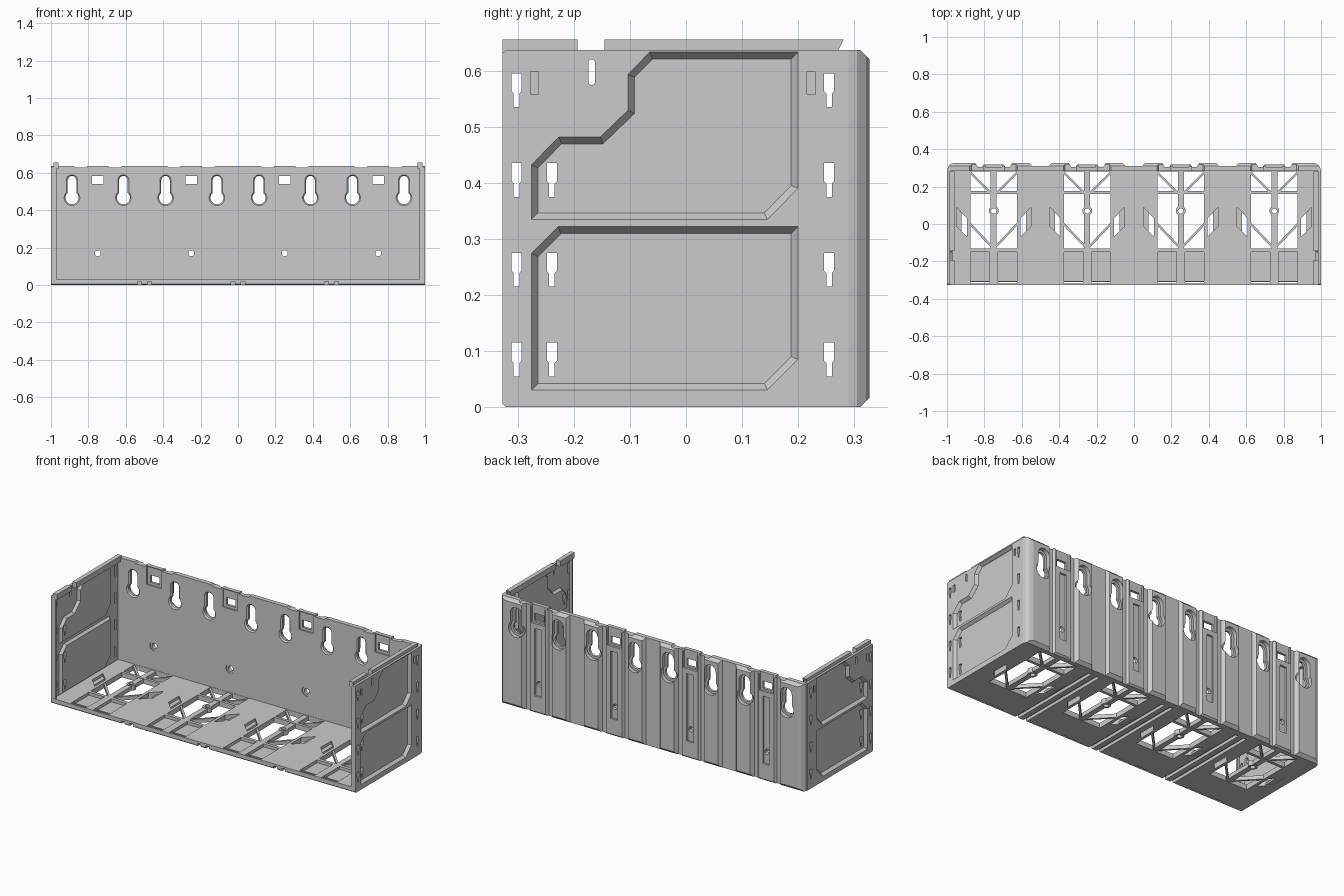
import bpy, bmesh, math
from mathutils import Vector

if "Cube" in bpy.data.objects:
    bpy.data.objects.remove(bpy.data.objects["Cube"])

# Axis maps: outline (u, v) extruded along w
AXES = {'x': lambda u, v, w: (w, u, v), 'y': lambda u, v, w: (u, w, v), 'z': lambda u, v, w: (u, v, w)}
H = 0.637
BAYS = (-0.75, -0.25, 0.25, 0.75)


def make(name, shapes):
    """One object from prisms given as (axis, outline, start, end[, end outline])."""
    bm = bmesh.new()
    for axis, pts, a, b, *end in shapes:
        top = end[0] if end else pts
        f = AXES[axis]
        lo = [bm.verts.new(f(u, v, a)) for u, v in pts]
        hi = [bm.verts.new(f(u, v, b)) for u, v in top]
        bm.faces.new(lo)
        bm.faces.new(hi)
        for i in range(len(lo)):
            j = (i + 1) % len(lo)
            bm.faces.new((lo[i], lo[j], hi[j], hi[i]))
    bmesh.ops.recalc_face_normals(bm, faces=bm.faces)
    me = bpy.data.meshes.new(name)
    bm.to_mesh(me)
    bm.free()
    ob = bpy.data.objects.new(name, me)
    bpy.context.collection.objects.link(ob)
    return ob


def boolean(ob, shapes, op='DIFFERENCE'):
    cutter = make("cutter", shapes)
    cutter.hide_render = True
    m = ob.modifiers.new("bool", 'BOOLEAN')
    m.operation, m.solver, m.object = op, 'EXACT', cutter
    bpy.context.view_layer.update()
    me = bpy.data.meshes.new_from_object(ob.evaluated_get(bpy.context.evaluated_depsgraph_get()))
    ob.modifiers.clear()
    ob.data = me
    bpy.data.objects.remove(cutter)


def rect(u0, u1, v0, v1):
    return [(u0, v0), (u1, v0), (u1, v1), (u0, v1)]


def circle(u, v, r, n=20):
    return [(u + r * math.cos(2 * math.pi * i / n), v + r * math.sin(2 * math.pi * i / n)) for i in range(n)]


def bar(p, q, w):
    p, q = Vector(p), Vector(q)
    n = (q - p).orthogonal().normalized() * w / 2
    return [tuple(p + n), tuple(q + n), tuple(q - n), tuple(p - n)]


def inset(pts, d):
    out = []
    for i, p in enumerate(pts):
        p = Vector(p)
        e1 = (p - Vector(pts[i - 1])).normalized()
        e2 = (Vector(pts[(i + 1) % len(pts)]) - p).normalized()
        n1, n2 = Vector((-e1.y, e1.x)), Vector((-e2.y, e2.x))
        out.append(tuple(p + (n1 + n2) * d / (1 + n1.dot(n2))))
    return out


def keyhole(x, g=0.0):
    """Round-topped slot opening into a larger circle; g grows the outline."""
    r, w, zc, zt = 0.035 + g, 0.023 + g, 0.467, 0.56
    a0 = math.acos(w / r)
    sweep = math.pi + 2 * a0
    low = [(x + r * math.cos(math.pi - a0 + sweep * i / 16), zc + r * math.sin(math.pi - a0 + sweep * i / 16))
           for i in range(17)]
    return low + [(x + w * math.cos(math.pi * i / 10), zt + w * math.sin(math.pi * i / 10)) for i in range(11)]


# Back wall: flat inside, ribbed outside
outline = [(1, 0.283), (0.994, 0.305), (0.98, 0.321), (0.96, 0.327)]
half = [(0.235, 0.309), (0.205, 0.309), (0.19, 0.327), (0.1, 0.327), (0.085, 0.305), (0.062, 0.305), (0.052, 0.319)]
for c in reversed(BAYS):
    right = [(c + d, y) for d, y in half]
    left = [(c - d, y) for d, y in reversed(half)]
    outline += (right[2:] if c > 0.7 else right) + (left[:-2] if c < -0.7 else left)
outline += [(-0.96, 0.327), (-0.98, 0.321), (-0.994, 0.305), (-1, 0.283)]
back = make("back_wall", [('z', outline, 0, H)])
first, through, dips = [], [], []
for c in BAYS:
    first += [('y', rect(c - 0.048, c + 0.048, 0.525, 0.632), 0.27, 0.291),
              ('y', rect(c - 0.045, c + 0.045, 0.53, 0.66), 0.306, 0.34),
              ('y', rect(c - 0.022, c + 0.022, 0.1, 0.5), 0.307, 0.34),
              ('y', circle(c, 0.17, 0.028), 0.27, 0.288)]
    through += [('y', rect(c - 0.03, c + 0.03, 0.54, 0.583), 0.2, 0.4),
                ('y', circle(c, 0.17, 0.016), 0.2, 0.4)]
    for s in (-1, 1):
        x = c + s * 0.1375
        first += [('y', keyhole(x, 0.008), 0.282, 0.29, keyhole(x)),
                  ('y', keyhole(x, 0.014), 0.304, 0.34)]
        through.append(('y', keyhole(x), 0.2, 0.4))
        dips.append(('y', [(c + s * 0.054, 0.65), (c + s * 0.058, 0.628), (c + s * 0.12, 0.628),
                           (c + s * 0.14, 0.65)], 0.2, 0.4))
boolean(back, first)
boolean(back, through)
boolean(back, dips)
boolean(back, [('x', [(0.3, 0.647), (0.34, 0.607), (0.34, 0.647)], -1.1, 1.1),
               ('x', [(0.3, -0.01), (0.34, 0.03), (0.34, -0.01)], -1.1, 1.1)])

# Floor: plate with chamfered front edge and open bays
floor = make("floor", [('x', [(-0.327, 0.006), (-0.321, 0), (0.29, 0), (0.29, 0.03), (-0.327, 0.03)], -0.99, 0.99)])
cuts, ribs = [], []
for c in BAYS:
    cuts += [('z', rect(c - 0.125, c + 0.125, 0.177, 0.281), -0.1, 0.1),
             ('z', rect(c - 0.125, c + 0.125, -0.13, 0.16), -0.1, 0.1)]
    ribs += [('z', rect(c - 0.016, c + 0.016, -0.14, 0.052), 0.003, 0.027),
             ('z', rect(c - 0.016, c + 0.016, 0.09, 0.285), 0.003, 0.027)]
    for s in (-1, 1):
        def P(d, y): return (c + s * d, y)
        slot = [P(0.2, 0.09), P(0.142, 0.03), P(0.142, -0.07), P(0.2, -0.01)]
        cuts += [('z', slot, -0.1, 0.1),
                 ('z', [P(0.022, -0.305), P(0.125, -0.305), P(0.125, -0.15), P(0.022, -0.15)], 0.012, 0.1),
                 ('z', [P(0.022, -0.319), P(0.125, -0.319), P(0.125, -0.31), P(0.022, -0.31)], -0.1, 0.1)]
        ribs += [('z', bar(P(0.135, 0.01), P(0.01, -0.122), 0.012), 0.004, 0.026),
                 ('z', bar(P(0.128, 0.277), P(0.02, 0.17), 0.012), 0.004, 0.026),
                 ('z', [P(0.205, 0.095), P(0.173, 0.062), P(0.173, -0.038), P(0.205, -0.005)], 0.003, 0.014)]
boolean(floor, cuts)
# Grooves under the floor between bays
boolean(floor, [('y', rect(x + o - 0.011, x + o + 0.011, -0.01, 0.018), -0.4, 0.27)
                for x in (-0.5, 0, 0.5) for o in (-0.027, 0.027)])
make("floor_ribs", ribs)

# Screw rings in the floor bays
rings = make("floor_screw_rings", [('z', circle(c, 0.07, 0.026), 0, 0.03) for c in BAYS])
boolean(rings, [('z', circle(c, 0.07, 0.014), -0.1, 0.1) for c in BAYS])

# Side walls: pressed panels, hanging slots and top rail
upper = [(-0.276, 0.334), (0.145, 0.334), (0.2, 0.39), (0.2, 0.633), (-0.065, 0.633), (-0.104, 0.593),
         (-0.104, 0.529), (-0.153, 0.482), (-0.227, 0.482), (-0.276, 0.432)]
lower = [(-0.276, 0.03), (0.145, 0.03), (0.2, 0.085), (0.2, 0.322), (-0.228, 0.322), (-0.276, 0.274)]


def tee(y, z):
    return [(y - 0.005, z), (y + 0.005, z), (y + 0.005, z + 0.024), (y + 0.009, z + 0.028), (y + 0.009, z + 0.06),
            (y - 0.009, z + 0.06), (y - 0.009, z + 0.028), (y - 0.005, z + 0.024)]


for s, name in ((-1, "left"), (1, "right")):
    side = make(name + "_side_wall", [('x', [(-0.327, 0.006), (-0.321, 0), (0.29, 0), (0.29, H), (-0.321, H),
                                            (-0.327, H - 0.006)], s * 0.985, s)])
    boolean(side, [('x', p, s * 0.988, s * 0.97, inset(p, 0.013)) for p in (upper, lower)], 'UNION')
    boolean(side, [('x', p, s * 1.0005, s * 0.983, inset(p, 0.0125)) for p in (upper, lower)])
    holes = [('x', tee(y, z), s * 0.9, s * 1.1) for z in (0.055, 0.215, 0.375, 0.535)
             for y in (-0.302, -0.239, 0.255) if not (z > 0.5 and -0.25 < y < 0)]
    holes += [('x', rect(y - 0.007, y + 0.007, 0.557, 0.598), s * 0.991, s * 1.1) for y in (-0.27, 0.223)]
    arc = [(math.cos(math.pi * i / 8) * 0.006, math.sin(math.pi * i / 8) * 0.006) for i in range(9)]
    holes.append(('x', [(-0.168 + u, 0.614 + v) for u, v in arc] + [(-0.168 - u, 0.58 - v) for u, v in arc],
                  s * 0.9, s * 1.1))
    boolean(side, holes)
    make(name + "_front_flange", [('x', rect(-0.3265, -0.316, 0.012, H - 0.008), s * 0.97, s * 0.99)])
    make(name + "_top_rail", [
        ('x', [(-0.327, 0.622), (-0.193, 0.622), (-0.193, 0.655), (-0.327, 0.655)], s * 0.96, s * 0.986),
        ('x', [(-0.145, 0.622), (0.27, 0.622), (0.272, 0.637), (0.281, 0.655), (-0.145, 0.655)],
         s * 0.96, s * 0.986)])
